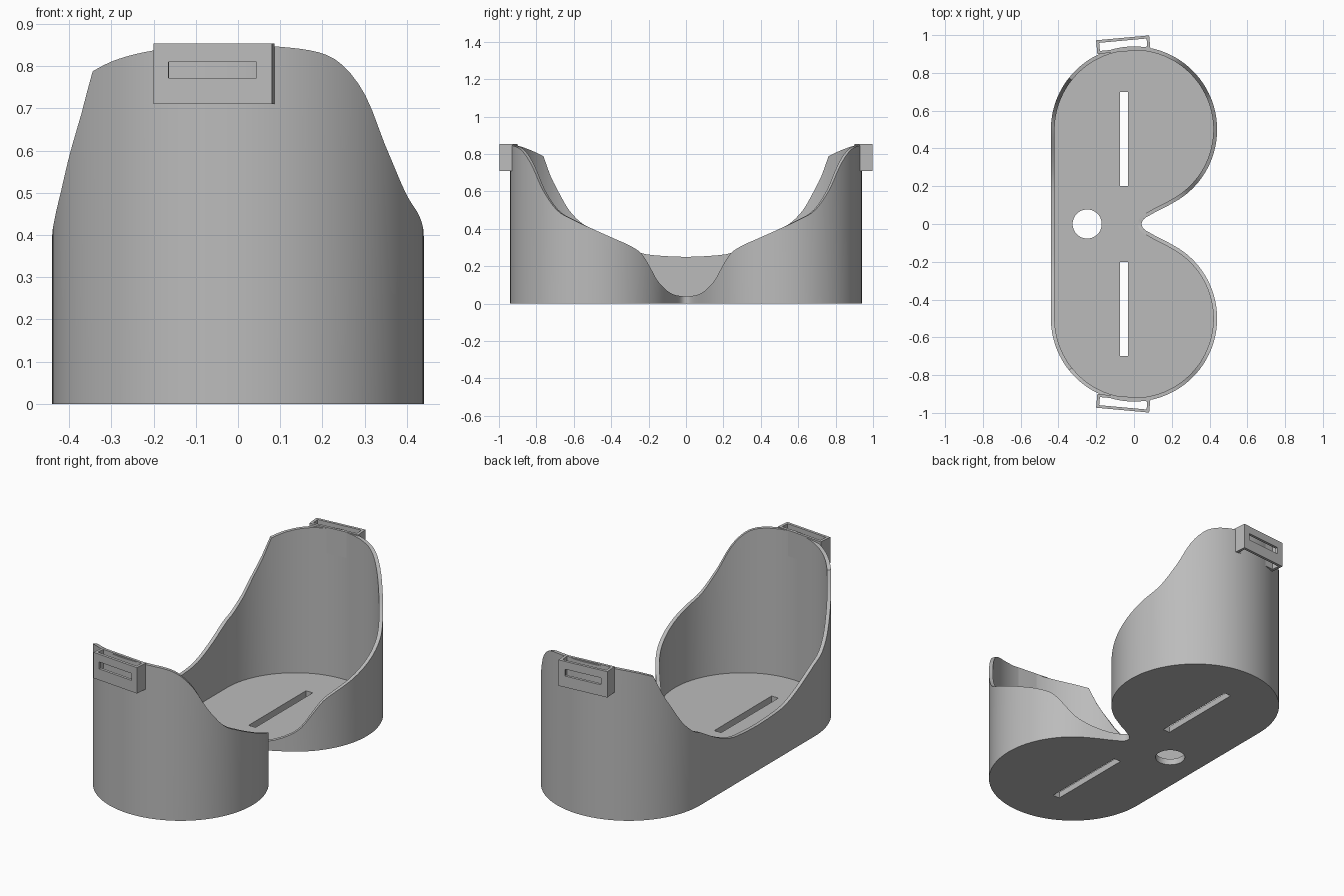
import bpy, bmesh
from math import radians, cos, sin, pi
from mathutils import Matrix, Vector

if "Cube" in bpy.data.objects:
    bpy.data.objects.remove(bpy.data.objects["Cube"])

GREY = bpy.data.materials.new("grey plastic")
GREY.use_nodes = True
GREY.diffuse_color = (0.5, 0.5, 0.5, 1)
GREY.node_tree.nodes["Principled BSDF"].inputs["Base Color"].default_value = (0.5, 0.5, 0.5, 1)

RADIUS, CENTRE, THICK, FLOOR = 0.44, 0.5, 0.02, 0.035


def make_object(name, bm, smooth=False):
    bmesh.ops.recalc_face_normals(bm, faces=bm.faces)
    mesh = bpy.data.meshes.new(name)
    bm.to_mesh(mesh)
    bm.free()
    mesh.materials.append(GREY)
    ob = bpy.data.objects.new(name, mesh)
    bpy.context.collection.objects.link(ob)
    bpy.ops.object.select_all(action='DESELECT')
    ob.select_set(True)
    bpy.context.view_layer.objects.active = ob
    if smooth:
        bpy.ops.object.shade_smooth_by_angle(angle=radians(35))
    return ob


def add_box(bm, x, y, z):
    """Box from (low, high) ranges."""
    mid = [(a + b) / 2 for a, b in (x, y, z)]
    size = [b - a for a, b in (x, y, z)]
    bmesh.ops.create_cube(bm, size=1,
                          matrix=Matrix.Translation(mid) @ Matrix.Diagonal((*size, 1)))


def interpolate(points, t):
    """Smooth curve through (position, height) points."""
    def slope(i):
        a, b = points[max(i - 1, 0)], points[min(i + 1, len(points) - 1)]
        return (b[1] - a[1]) / (b[0] - a[0])
    if t >= points[-1][0]:
        return points[-1][1]
    i = max(k for k in range(len(points) - 1) if points[k][0] <= t)
    (x0, y0), (x1, y1) = points[i], points[i + 1]
    w = x1 - x0
    s = (t - x0) / w
    return (y0 * (1 + 2 * s) * (1 - s) ** 2 + y1 * s * s * (3 - 2 * s)
            + w * slope(i) * s * (1 - s) ** 2 - w * slope(i + 1) * s * s * (1 - s))


# Rim heights along the notched side and along the straight side
NOTCHED = [(0, .037), (.08, .055), (.15, .12), (.2, .21), (.24, .27), (.3, .31), (.4, .355),
           (.5, .4), (.6, .447), (.69, .5), (.767, .61), (.82, .73), (.862, .8), (.892, .83), (.94, .85)]
STRAIGHT = [(0, .25), (.12, .255), (.24, .27), (.36, .32), (.5, .4), (.56, .43), (.631, .5),
            (.683, .585), (.738, .69), (.773, .787)]
STRAIGHT_TOP = [(.773, .787), (.83, .814), (.892, .837), (.94, .85)]


def rim_height(p):
    y = abs(p.y)
    if p.x > 0:
        return interpolate(NOTCHED, y)
    return interpolate(STRAIGHT if y < .773 else STRAIGHT_TOP, y)


# Outline: notch tip, round lobe, straight side, then mirrored
NOTCH = [(.04, 0), (.042, .012), (.05, .024), (.065, .036), (.09, .05), (.12, .067), (.16, .086), (.2, .108)]
half = [Vector(p) for p in NOTCH]
START = -57
STEPS = 80
for i in range(STEPS + 1):
    a = radians(START + (180 - START) * i / STEPS)
    half.append(Vector((RADIUS * cos(a), CENTRE + RADIUS * sin(a))))
half += [Vector((-RADIUS, CENTRE * (1 - i / 12))) for i in range(1, 13)]
outer = half + [Vector((p.x, -p.y)) for p in reversed(half[1:-1])]
inner = []
for i, p in enumerate(outer):
    t = (outer[(i + 1) % len(outer)] - outer[i - 1]).normalized()
    inner.append(p + Vector((-t.y, t.x)) * THICK)

# Wall with a swept rim
bm = bmesh.new()
rings = [[bm.verts.new((p.x, p.y, 0)) for p in outer],
         [bm.verts.new((p.x, p.y, rim_height(p))) for p in outer],
         [bm.verts.new((p.x, p.y, rim_height(q))) for p, q in zip(inner, outer)],
         [bm.verts.new((p.x, p.y, 0)) for p in inner]]
for k in range(4):
    a, b = rings[k], rings[(k + 1) % 4]
    for i in range(len(a)):
        j = (i + 1) % len(a)
        bm.faces.new((a[i], a[j], b[j], b[i]))
make_object("wall", bm, smooth=True)

# Floor plate
bm = bmesh.new()
face = bm.faces.new([bm.verts.new((p.x, p.y, 0)) for p in inner])
up = bmesh.ops.extrude_face_region(bm, geom=[face], use_keep_orig=True)
bmesh.ops.translate(bm, vec=(0, 0, FLOOR), verts=[v for v in up["geom"] if isinstance(v, bmesh.types.BMVert)])
floor = make_object("floor", bm)

# Two slots and a round hole through the floor
bm = bmesh.new()
for y in ((.2, .7), (-.7, -.2)):
    add_box(bm, (-.075, -.033), y, (-.1, .1))
bmesh.ops.create_cone(bm, cap_ends=True, segments=48, radius1=.077, radius2=.077, depth=.2,
                      matrix=Matrix.Translation((-.248, 0, 0)))
cutter = make_object("floor_cutter", bm)
cutter.hide_render = True
cut = floor.modifiers.new("openings", 'BOOLEAN')
cut.operation = 'DIFFERENCE'
cut.solver = 'EXACT'
cut.object = cutter
bpy.context.view_layer.objects.active = floor
bpy.ops.object.modifier_apply(modifier=cut.name)
bpy.data.objects.remove(cutter)
bpy.context.view_layer.objects.active = floor
floor.select_set(True)
bpy.ops.object.shade_smooth_by_angle(angle=radians(35))

# Strap loops: hollow, open above and below, slotted outer plate
LOW, HIGH, WIDE, DEEP, T = .71, .853, .282, .073, .015
for name, side in (("back_strap_loop", 1), ("front_strap_loop", -1)):
    bm = bmesh.new()
    add_box(bm, (0, WIDE), (0, T), (LOW, HIGH))
    for x in (0, WIDE - T):
        add_box(bm, (x, x + T), (T, DEEP - T), (LOW, HIGH))
    plate = (DEEP - T, DEEP)
    add_box(bm, (0, WIDE), plate, (LOW, .772))
    add_box(bm, (0, WIDE), plate, (.81, HIGH))
    add_box(bm, (0, .036), plate, (.772, .81))
    add_box(bm, (.246, WIDE), plate, (.772, .81))
    bmesh.ops.remove_doubles(bm, verts=bm.verts, dist=1e-5)
    place = Matrix.Translation((-.194, .9, 0)) @ Matrix.Rotation(radians(5.2), 4, 'Z')
    bm.transform(Matrix.Diagonal((1, side, 1, 1)) @ place)
    make_object(name, bm)
